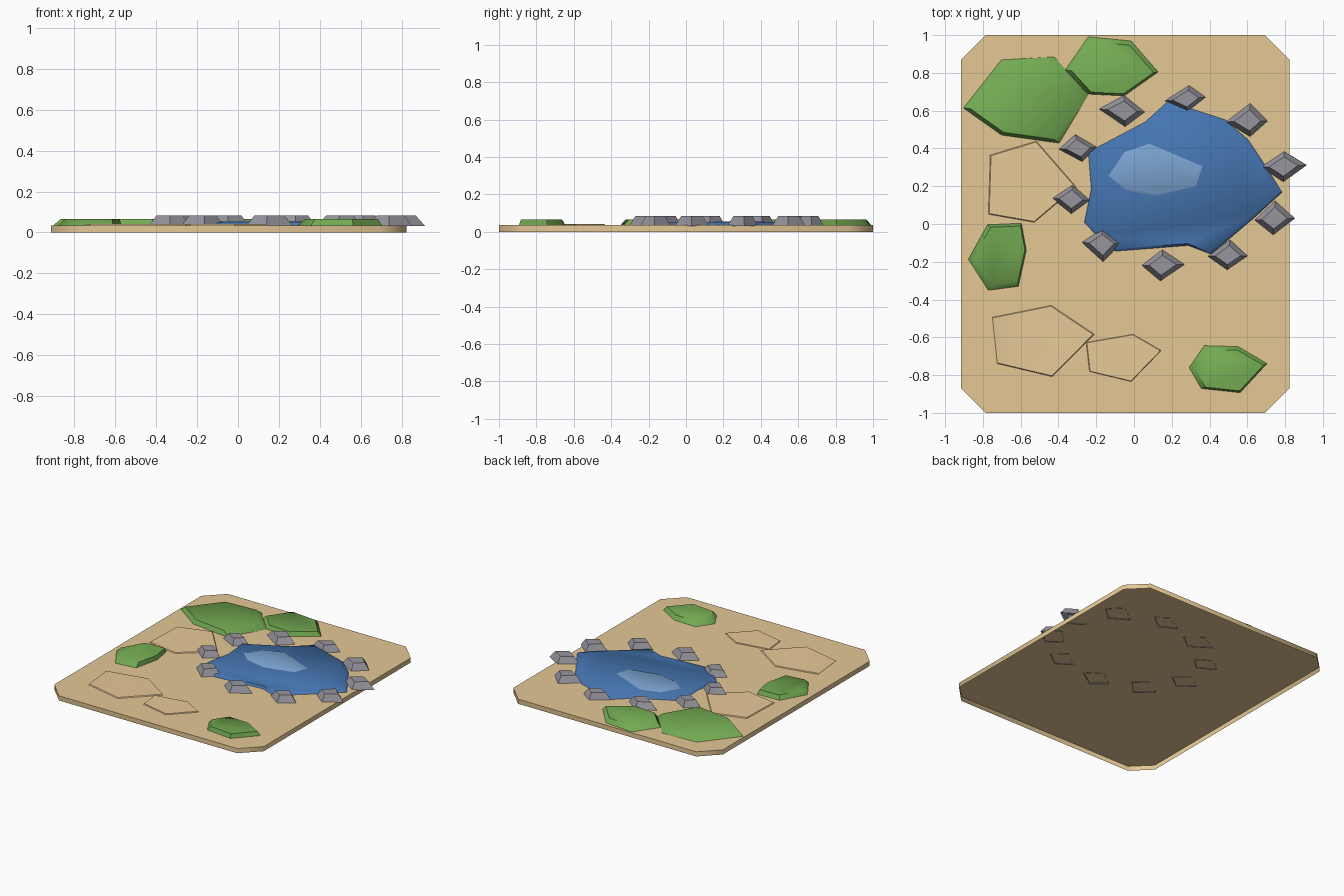
import bpy, bmesh, math
from mathutils import Vector


def material(name, rgb):
    m = bpy.data.materials.new(name)
    m.diffuse_color = (*rgb, 1)
    return m


EARTH = material("earth_tan", (0.78, 0.575, 0.30))
SAND = material("light_sand", (0.82, 0.60, 0.32))
GRASS = material("grass_green", (0.17, 0.40, 0.083))
WATER = material("water_blue", (0.06, 0.18, 0.44))
SHINE = material("pale_water", (0.20, 0.37, 0.64))
STONE = material("stone_grey", (0.31, 0.30, 0.34))


def slab(name, outline, z0, z1, top_scale, mat, angle=50, shift=(.004, -.004), lean=(0, 0)):
    """Prism open underneath, its top shrunk towards the middle and moved by lean."""
    pts = [Vector((x + shift[0], y + shift[1], 0)) for x, y in outline]
    mid = sum(pts, Vector()) / len(pts)
    bm = bmesh.new()
    low = [bm.verts.new((p.x, p.y, z0)) for p in pts]
    high = []
    for p in pts:
        q = mid + (p - mid) * top_scale
        high.append(bm.verts.new((q.x + lean[0], q.y + lean[1], z1)))
    base = bm.faces.new(low)
    bm.faces.new(high)
    n = len(pts)
    for i in range(n):
        j = (i + 1) % n
        bm.faces.new((low[i], low[j], high[j], high[i]))
    bmesh.ops.recalc_face_normals(bm, faces=bm.faces)
    bmesh.ops.delete(bm, geom=[base], context='FACES_ONLY')
    me = bpy.data.meshes.new(name)
    bm.to_mesh(me)
    bm.free()
    me.materials.append(mat)
    ob = bpy.data.objects.new(name, me)
    bpy.context.collection.objects.link(ob)
    bpy.ops.object.select_all(action='DESELECT')
    ob.select_set(True)
    bpy.context.view_layer.objects.active = ob
    bpy.ops.object.shade_smooth_by_angle(angle=math.radians(angle))
    return ob


# Ground tile with cut corners, a shallow tray open underneath
X0, X1, C, TOP = -0.915, 0.823, 0.13, 0.035
slab("ground_tile", [(X0 + C, 1), (X1 - C, 1), (X1, 1 - C), (X1, C - 1),
                     (X1 - C, -1), (X0 + C, -1), (X0, C - 1), (X0, 1 - C)],
     0, TOP, 1, EARTH, shift=(0, 0))

# Sand patches
sand = [
    [(-.765, .369), (-.521, .443), (-.31, .2), (-.532, .013), (-.775, .056)],
    [(-.754, -.49), (-.442, -.427), (-.214, -.58), (-.437, -.804), (-.728, -.735)],
    [(-.257, -.623), (-.008, -.58), (.14, -.666), (-.019, -.83), (-.24, -.777)],
]
for i, o in enumerate(sand):
    slab(f"sand_patch_{i + 1}", o, TOP, TOP + .006, .977, SAND)

# Grass mounds, each with its steeper side given by a lean
grass = [
    ((-.005, -.008), [(-.907, .618), (-.706, .873), (-.426, .889), (-.246, .687),
                      (-.4, .432), (-.706, .475)]),
    ((.006, -.006), [(-.368, .82), (-.246, .995), (-.019, .973), (.124, .809),
                     (-.056, .682), (-.25, .692)]),
    ((.008, .006), [(-.881, -.183), (-.78, 0), (-.6, .008), (-.574, -.135),
                    (-.616, -.326), (-.775, -.347)]),
    ((.008, -.006), [(.288, -.756), (.368, -.64), (.548, -.645), (.70, -.735),
                     (.558, -.889), (.352, -.867)]),
]
for i, (lean, o) in enumerate(grass):
    slab(f"grass_mound_{i + 1}", o, TOP, .065, .88, GRASS, lean=lean)

# Pond and its pale reflection
slab("pond", [(-.246, .385), (.055, .544), (.177, .655), (.48, .555), (.6, .45),
              (.69, .315), (.78, .172), (.653, .055), (.405, -.156), (.283, -.11),
              (-.103, -.14), (-.19, -.07), (-.267, .013), (-.23, .19)],
     TOP, .05, .965, WATER)
slab("pond_reflection", [(-.14, .26), (-.056, .385), (.077, .43), (.362, .31),
                         (.325, .204), (.108, .151), (-.05, .183)],
     .0495, .056, .9, SHINE)

# Ring of kerb stones: left, back, right, front corner of each
stones = [
    [(.156, .655), (.288, .74), (.378, .676), (.278, .597)],
    [(.479, .544), (.611, .645), (.706, .549), (.611, .464)],
    [(.664, .305), (.791, .39), (.911, .316), (.786, .225)],
    [(.632, .024), (.743, .13), (.849, .034), (.733, -.056)],
    [(.384, -.167), (.505, -.077), (.6, -.165), (.489, -.241)],
    [(.034, -.215), (.146, -.13), (.267, -.21), (.135, -.3)],
    [(-.283, -.093), (-.172, -.019), (-.071, -.098), (-.167, -.199)],
    [(-.442, .141), (-.331, .215), (-.235, .13), (-.336, .056)],
    [(-.405, .4), (-.315, .48), (-.198, .411), (-.278, .332)],
    [(-.193, .613), (-.056, .687), (.056, .597), (-.05, .517)],
]
for i, o in enumerate(stones):
    slab(f"kerb_stone_{i + 1}", o, .031, .083, .62, STONE)
